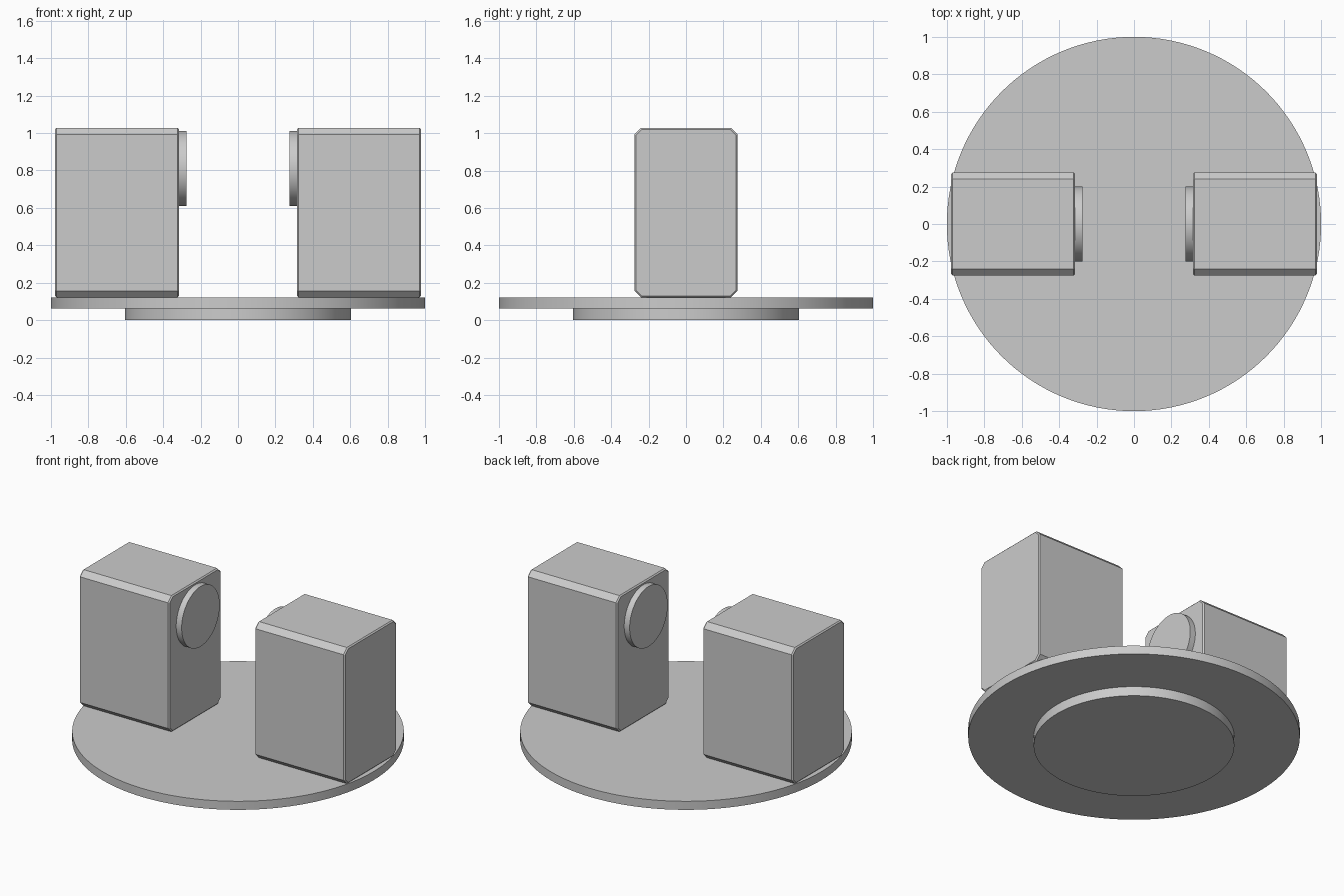
import bpy, bmesh
from math import pi
from mathutils import Matrix

cube = bpy.data.objects.get("Cube")
if cube:
    bpy.data.objects.remove(cube, do_unlink=True)

GREY = (0.6, 0.6, 0.6, 1)
mat = bpy.data.materials.new("plain grey")
mat.use_nodes = True
mat.diffuse_color = GREY
mat.node_tree.nodes["Principled BSDF"].inputs["Base Color"].default_value = GREY


def finish(name, bm):
    mesh = bpy.data.meshes.new(name)
    bmesh.ops.recalc_face_normals(bm, faces=bm.faces)
    bm.to_mesh(mesh)
    bm.free()
    mesh.materials.append(mat)
    ob = bpy.data.objects.new(name, mesh)
    bpy.context.collection.objects.link(ob)
    return ob


def disc(name, radius, depth, matrix):
    bm = bmesh.new()
    bmesh.ops.create_cone(bm, cap_ends=True, segments=128, radius1=radius,
                          radius2=radius, depth=depth, matrix=matrix)
    ob = finish(name, bm)
    bpy.ops.object.select_all(action='DESELECT')
    ob.select_set(True)
    bpy.context.view_layer.objects.active = ob
    bpy.ops.object.shade_smooth_by_angle()


def block(name, side):
    x0, x1, half, z0, z1, cut = 0.315, 0.977, 0.275, 0.122, 1.028, 0.035
    # Chamfered outline, extruded along x
    outline = [(half - cut, z0), (half, z0 + cut), (half, z1 - cut), (half - cut, z1)]
    outline += [(-y, z) for y, z in reversed(outline)]
    bm = bmesh.new()
    face = bm.faces.new([bm.verts.new((side * x0, y, z)) for y, z in outline])
    ext = bmesh.ops.extrude_face_region(bm, geom=[face], use_keep_orig=True)
    verts = [v for v in ext["geom"] if isinstance(v, bmesh.types.BMVert)]
    bmesh.ops.translate(bm, verts=verts, vec=(side * (x1 - x0), 0, 0))
    bmesh.ops.recalc_face_normals(bm, faces=bm.faces)
    # Fine bevel around both end faces
    rims = [e for e in bm.edges if abs(e.verts[0].co.x - e.verts[1].co.x) < 1e-5]
    bmesh.ops.bevel(bm, geom=rims, offset=0.008, segments=1, affect='EDGES')
    finish(name, bm)


# Round base in two steps
disc("base_foot", 0.605, 0.064, Matrix.Translation((0, 0, 0.032)))
disc("base_plate", 1.0, 0.057, Matrix.Translation((0, 0, 0.0915)))

# Facing blocks, each with a round pad on its inner end
for label, side in (("left", 1), ("right", -1)):
    block(label + "_block", side)
    place = Matrix.Translation((side * 0.3, 0, 0.81)) @ Matrix.Rotation(pi / 2, 4, 'Y')
    disc(label + "_pad", 0.2, 0.05, place)
